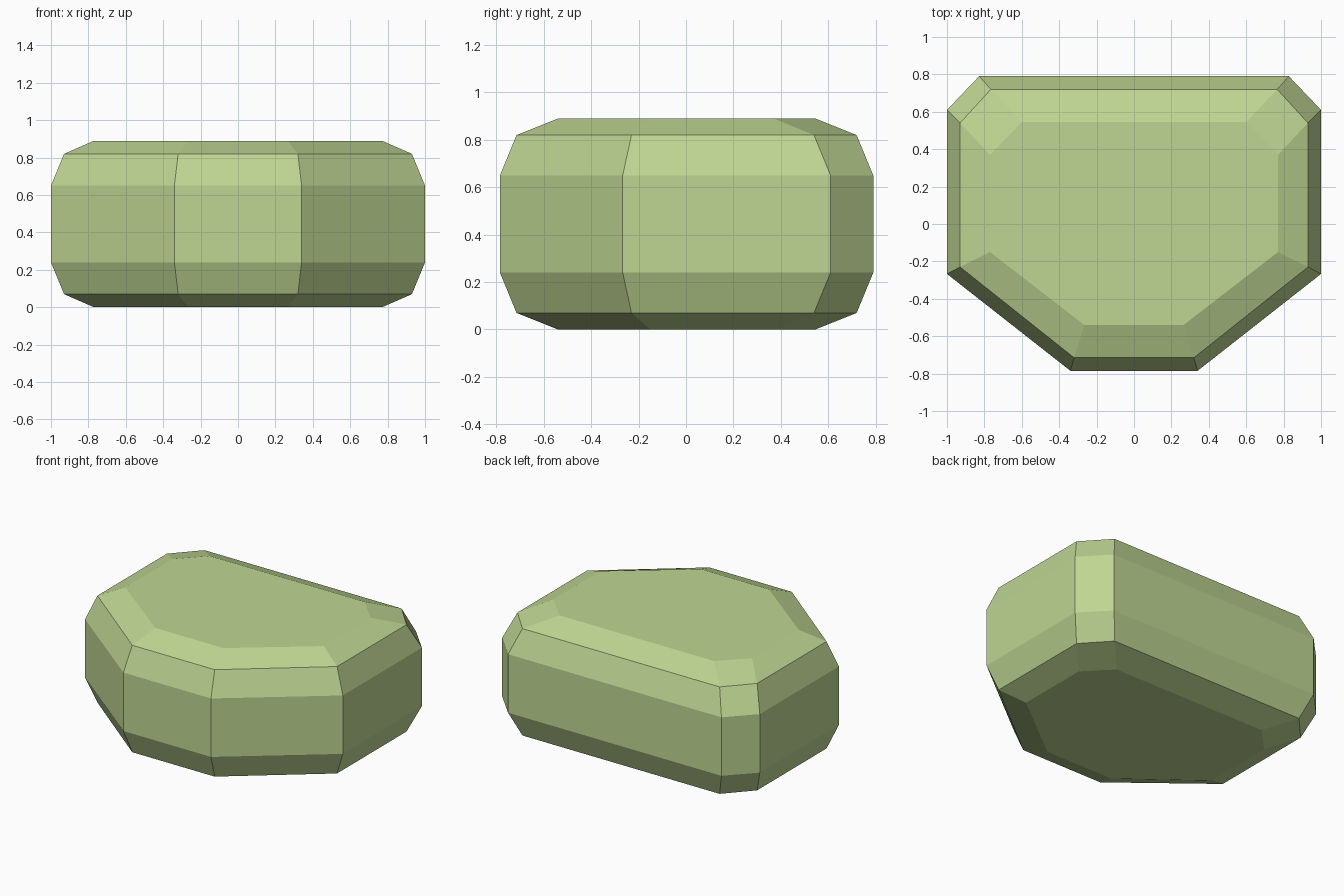
import bpy
import bmesh

cube = bpy.data.objects.get("Cube")
if cube:
    bpy.data.objects.remove(cube, do_unlink=True)

# Light green stone material
green = bpy.data.materials.new("light_green")
green.use_nodes = True
colour = (0.52, 0.67, 0.29, 1)
green.diffuse_color = colour
bsdf = next(n for n in green.node_tree.nodes if n.type == 'BSDF_PRINCIPLED')
bsdf.inputs["Base Color"].default_value = colour
bsdf.inputs["Roughness"].default_value = 0.9

# Half outlines, front to back on the left side
CAP = [(0.265, -0.54), (0.77, -0.15), (0.77, 0.37), (0.60, 0.545)]
BEVEL = [(0.32, -0.715), (0.93, -0.23), (0.93, 0.54), (0.765, 0.72)]
GIRTH = [(0.34, -0.785), (1.0, -0.267), (1.0, 0.61), (0.828, 0.79)]

# Stacked outlines from the base to the top
LAYERS = [(0, CAP), (0.07, BEVEL), (0.24, GIRTH),
          (0.65, GIRTH), (0.82, BEVEL), (0.89, CAP)]


def add_ring(bm, half, z):
    """Mirror a half outline into a closed, anticlockwise ring."""
    outline = half + [(-x, y) for x, y in reversed(half)]
    return [bm.verts.new((x, y, z)) for x, y in outline]


# Faceted stone: lofted sides with flat caps
bm = bmesh.new()
rings = [add_ring(bm, half, z) for z, half in LAYERS]
for low, high in zip(rings, rings[1:]):
    count = len(low)
    for i in range(count):
        j = (i + 1) % count
        bm.faces.new((low[i], low[j], high[j], high[i]))
bm.faces.new(rings[0][::-1])
bm.faces.new(rings[-1])
bmesh.ops.recalc_face_normals(bm, faces=bm.faces)

mesh = bpy.data.meshes.new("faceted_stone")
bm.to_mesh(mesh)
bm.free()
mesh.materials.append(green)
stone = bpy.data.objects.new("faceted_stone", mesh)
bpy.context.collection.objects.link(stone)
